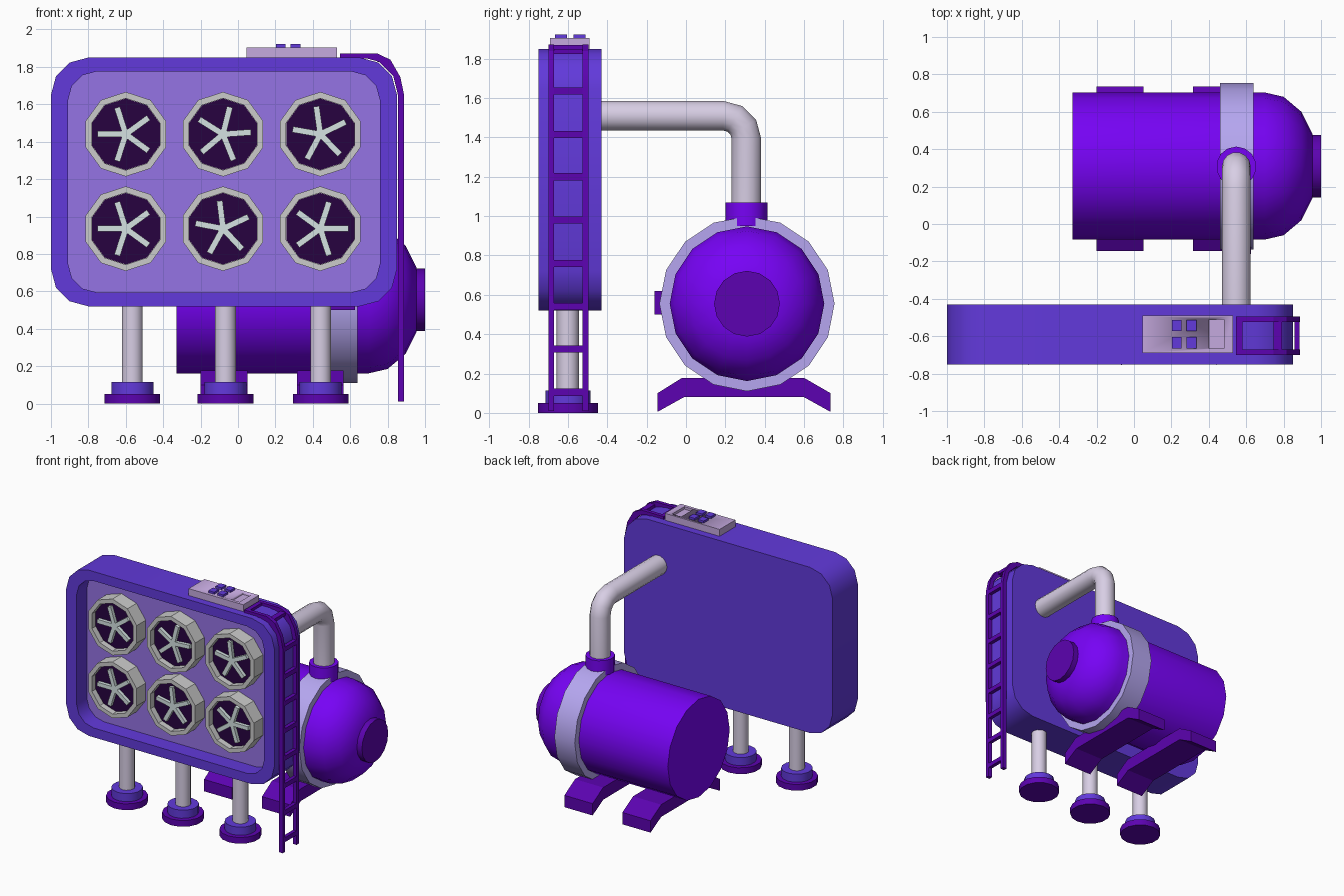
import bpy, bmesh, math
from mathutils import Vector

if "Cube" in bpy.data.objects:
    bpy.data.objects.remove(bpy.data.objects["Cube"])


def mat(name, r, g, b):
    m = bpy.data.materials.new(name)
    m.diffuse_color = tuple((c / 255) ** 2.2 for c in (r, g, b)) + (1,)
    m.use_nodes = True
    m.node_tree.nodes["Principled BSDF"].inputs["Base Color"].default_value = m.diffuse_color
    return m


VIOLET = mat("violet", 118, 10, 245)
DARK = mat("dark_violet", 92, 10, 175)
BLUE = mat("blue_violet", 98, 60, 218)
FLOOR = mat("soft_violet", 148, 115, 228)
LILAC = mat("lilac", 180, 165, 240)
PALE = mat("pale_lilac", 215, 205, 228)
PINK = mat("pink_lilac", 196, 168, 222)
BLACK = mat("deep_purple", 44, 10, 66)
WHITE = mat("pale_blade", 212, 226, 226)


def finish(name, bm, *mats, angle=35):
    bmesh.ops.recalc_face_normals(bm, faces=bm.faces[:])
    me = bpy.data.meshes.new(name)
    bm.to_mesh(me)
    bm.free()
    for m in mats:
        if m:
            me.materials.append(m)
    for p in me.polygons:
        p.use_smooth = True
    me.set_sharp_from_angle(angle=math.radians(angle))
    ob = bpy.data.objects.new(name, me)
    bpy.context.collection.objects.link(ob)
    return ob


def loft(bm, rings):
    """Join closed rings of points in order and cap both ends; returns the last cap."""
    rings = [[bm.verts.new(p) for p in r] for r in rings]
    n = len(rings[0])
    for a, b in zip(rings, rings[1:]):
        for i in range(n):
            bm.faces.new((a[i], a[(i + 1) % n], b[(i + 1) % n], b[i]))
    bm.faces.new(rings[0])
    return bm.faces.new(rings[-1])


def lathe(name, profile, n, axis, centre, m):
    """Profile of (radius, height) turned about an axis, a vertex at the top."""
    rings = []
    for r, h in profile:
        ring = []
        for i in range(n):
            a = 2 * math.pi * i / n
            s, c = r * math.sin(a), r * math.cos(a)
            v = {"x": (h, s, c), "y": (s, h, c), "z": (s, c, h)}[axis]
            ring.append(Vector(v) + Vector(centre))
        rings.append(ring)
    bm = bmesh.new()
    loft(bm, rings)
    return finish(name, bm, m)


def prism(name, pts, place, lo, hi, m, angle=35):
    bm = bmesh.new()
    loft(bm, [[place(u, v, d) for u, v in pts] for d in (lo, hi)])
    return finish(name, bm, m, angle=angle)


def box(name, x, y, z, m):
    pts = [(x[0], y[0]), (x[1], y[0]), (x[1], y[1]), (x[0], y[1])]
    return prism(name, pts, lambda u, v, d: (u, v, d), z[0], z[1], m)


def rounded_rect(hx, hz, r, y):
    pts = []
    for k, (sx, sz) in enumerate([(1, 1), (-1, 1), (-1, -1), (1, -1)]):
        for j in range(4):
            a = math.radians(90 * k + 30 * j)
            pts.append((-0.075 + sx * (hx - r) + r * math.cos(a), y,
                        1.185 + sz * (hz - r) + r * math.sin(a)))
    return pts


# Rounded housing with recessed front
bm = bmesh.new()
floor = loft(bm, [rounded_rect(0.925, 0.665, 0.2, -0.43),
                  rounded_rect(0.925, 0.665, 0.2, -0.75),
                  rounded_rect(0.833, 0.59, 0.15, -0.75),
                  rounded_rect(0.833, 0.59, 0.15, -0.62)])
floor.material_index = 1
finish("fan_housing", bm, BLUE, FLOOR)

# Six fans: rim, dark disc and five blades
turns = {0: (36, 4, 26), 1: (36, 25, 0)}
for row, z in enumerate((1.44, 0.935)):
    for col, x in enumerate((-0.6, -0.08, 0.44)):
        tag = f"_{row}_{col}"
        lathe("fan_rim" + tag, [(0.226, -0.61), (0.226, -0.735), (0.192, -0.735), (0.192, -0.685)],
              10, "y", (x, 0, z), None)
        lathe("fan_disc" + tag, [(0.191, -0.68), (0.191, -0.688)], 10, "y", (x, 0, z), BLACK)
        bm = bmesh.new()
        for k in range(5):
            a = math.radians(turns[row][col] + 72 * k)
            c, s = math.cos(a), math.sin(a)
            quad = [(0, -0.016), (0.15, -0.016), (0.15, 0.016), (0, 0.016)]
            loft(bm, [[(x + u * c - v * s, y, z + u * s + v * c) for u, v in quad]
                      for y in (-0.685, -0.715)])
        finish("fan_blades" + tag, bm, WHITE)

# Three support legs
for i, x in enumerate((-0.565, -0.067, 0.442)):
    c = (x, -0.6, 0)
    lathe(f"leg_base_{i}", [(0.153, 0), (0.153, 0.05)], 14, "z", c, DARK)
    lathe(f"leg_collar_{i}", [(0.115, 0.04), (0.115, 0.115)], 14, "z", c, BLUE)
    lathe(f"leg_post_{i}", [(0.057, 0.1), (0.057, 0.54)], 14, "z", c, PALE)

# Tank with domed end, end cap, strap and side plug
T = (0, 0.31, 0.555)
lathe("tank", [(0.393, -0.33), (0.393, 0.7), (0.37, 0.8), (0.29, 0.895), (0.17, 0.955)],
      16, "x", T, VIOLET)
lathe("tank_end_cap", [(0.167, 0.94), (0.167, 1.0)], 16, "x", T, DARK)
lathe("tank_strap", [(0.445, 0.46), (0.445, 0.64)], 16, "x", T, LILAC)
box("tank_plug", (0.495, 0.625), (-0.16, -0.1), (0.5, 0.62), DARK)

# Two bent saddle feet
saddle = [(-0.445, 0.005), (-0.445, 0.1), (-0.32, 0.178), (0.3, 0.178),
          (0.435, 0.1), (0.435, 0.005), (0.3, 0.08), (-0.31, 0.08)]
for i, x in enumerate((-0.2, 0.315)):
    prism(f"tank_foot_{i}", saddle, lambda u, v, d: (d, 0.3 + u, v), x, x + 0.25, DARK, 20)

# Bent pipe from housing to tank, with collar
path = [(-0.45, 1.51), (0.19, 1.51)]
path += [(0.19 + 0.117 * math.sin(math.radians(a)), 1.393 + 0.117 * math.cos(math.radians(a)))
         for a in (30, 60, 90)] + [(0.307, 0.98)]
rings = []
for i, p in enumerate(path):
    q, r = Vector(path[max(i - 1, 0)]), Vector(path[min(i + 1, len(path) - 1)])
    d = (r - q).normalized()
    rings.append([(0.547 + 0.077 * math.cos(t), p[0] - d.y * 0.077 * math.sin(t),
                   p[1] + d.x * 0.077 * math.sin(t))
                  for t in (2 * math.pi * k / 14 for k in range(14))])
bm = bmesh.new()
loft(bm, rings)
finish("pipe", bm, PALE, angle=40)
lathe("pipe_collar", [(0.107, 0.95), (0.107, 1.07)], 14, "z", (0.547, 0.307, 0), VIOLET)

# Control box with a sunken slot and four buttons
ctrl = box("control_box", (0.045, 0.53), (-0.69, -0.49), (1.84, 1.905), PINK)
cut = box("slot_cutter", (0.4, 0.48), (-0.665, -0.51), (1.885, 1.95), None)
cut.hide_render = True
cut.hide_viewport = True
mod = ctrl.modifiers.new("slot", "BOOLEAN")
mod.object = cut
mod.operation = "DIFFERENCE"
mod.solver = "EXACT"
for i, x in enumerate((0.228, 0.308)):
    for j, y in enumerate((-0.635, -0.542)):
        box(f"button_{i}_{j}", (x - 0.026, x + 0.026), (y - 0.03, y + 0.03), (1.9, 1.922), BLUE)

# Ladder hooked over the housing corner
rail = [(0.545, 1.872), (0.745, 1.872), (0.815, 1.838), (0.868, 1.745), (0.888, 1.65), (0.888, 0.01),
        (0.855, 0.01), (0.855, 1.65), (0.83, 1.752), (0.755, 1.827), (0.69, 1.845), (0.545, 1.845)]
for i, y in enumerate((-0.7, -0.525)):
    prism(f"ladder_rail_{i}", rail, lambda u, v, d: (u, d, v), y, y + 0.03, DARK, 25)
for i, z in enumerate((0.105, 0.325, 0.54, 0.76, 0.98, 1.2, 1.415, 1.635)):
    box(f"ladder_rung_{i}", (0.857, 0.886), (-0.68, -0.515), (z - 0.018, z + 0.018), DARK)
box("ladder_rung_corner", (0.745, 0.79), (-0.68, -0.515), (1.825, 1.85), DARK)
box("ladder_rung_top", (0.545, 0.58), (-0.68, -0.515), (1.846, 1.871), DARK)
